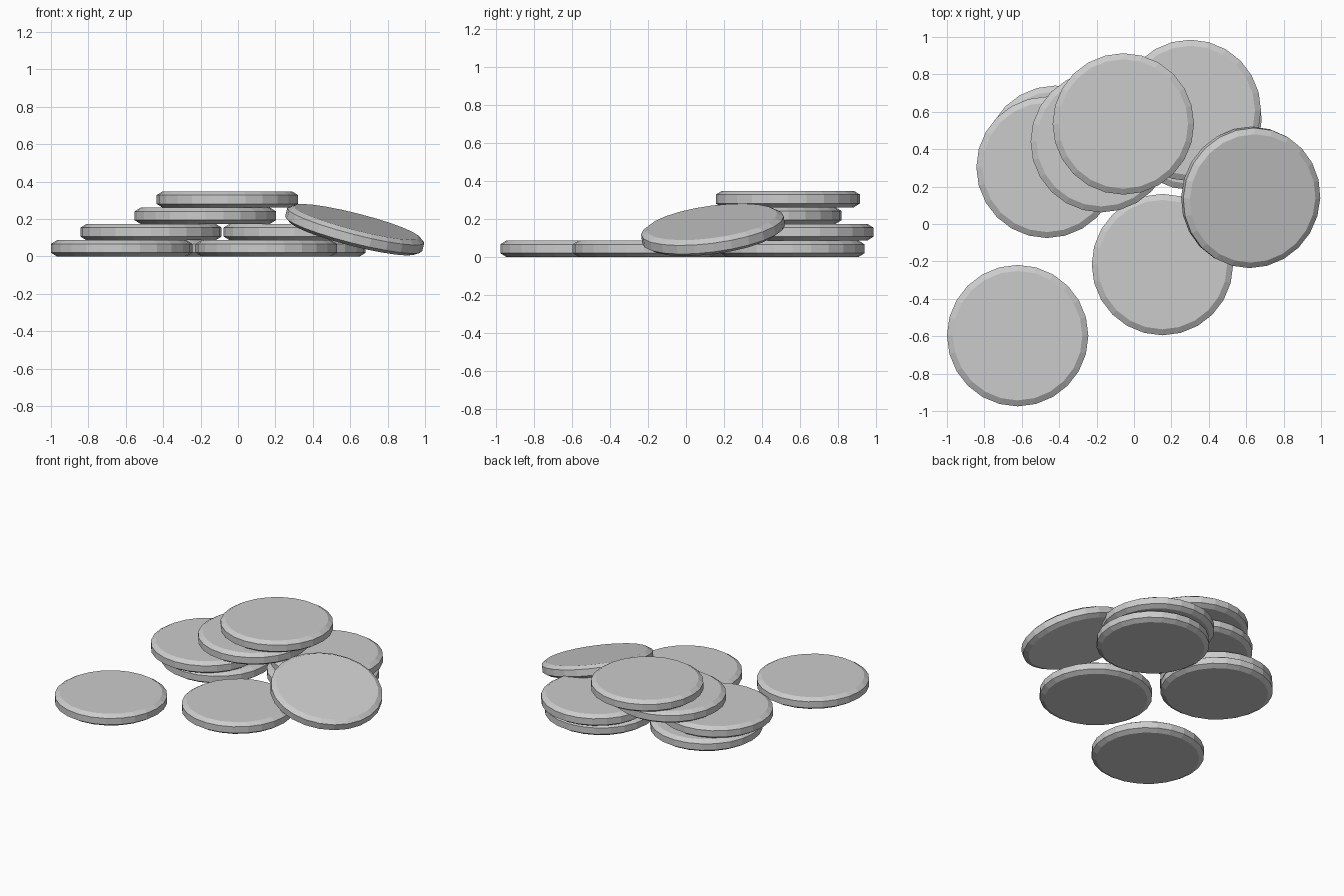
import bpy, bmesh
from math import cos, sin, tau

if "Cube" in bpy.data.objects:
    bpy.data.objects.remove(bpy.data.objects["Cube"])

RADIUS, THICK, SIDES = 0.378, 0.087, 24
INSET, DROP = 0.032, 0.02   # chamfer width and height

# Chamfered disc profile (radius, height), centred on its own middle
H = THICK / 2
PROFILE = [(RADIUS - INSET, -H), (RADIUS, -H + DROP),
           (RADIUS, H - DROP), (RADIUS - INSET, H)]


def disc_mesh():
    bm = bmesh.new()
    rings = [[bm.verts.new((r * cos(tau * i / SIDES), r * sin(tau * i / SIDES), z))
              for i in range(SIDES)] for r, z in PROFILE]
    for low, high in zip(rings, rings[1:]):
        for i in range(SIDES):
            j = (i + 1) % SIDES
            bm.faces.new((low[i], low[j], high[j], high[i]))
    bm.faces.new(rings[0][::-1])
    bm.faces.new(rings[-1])
    mesh = bpy.data.meshes.new("disc")
    bm.to_mesh(mesh)
    bm.free()
    return mesh


DISC = disc_mesh()


def add_disc(name, x, y, z, tilt=(0, 0, 0)):
    ob = bpy.data.objects.new(name, DISC)
    ob.location = (x, y, z)
    ob.rotation_euler = tilt
    bpy.context.collection.objects.link(ob)


# Flat coins: name, x, y, layer in the pile
for name, x, y, layer in [
    ("loose_coin_left", -0.622, -0.597, 0),
    ("loose_coin_front", 0.152, -0.217, 0),
    ("left_stack_bottom_coin", -0.42, 0.362, 0),
    ("left_stack_top_coin", -0.465, 0.303, 1),
    ("right_stack_bottom_coin", 0.305, 0.56, 0),
    ("right_stack_top_coin", 0.301, 0.607, 1),
    ("bridging_coin", -0.175, 0.44, 2),
    ("top_coin", -0.057, 0.535, 3),
]:
    add_disc(name, x, y, H + layer * THICK)

# Coin leaning against the right stack
add_disc("leaning_coin", 0.624, 0.142, 0.143, (0.13, 0.25, 0))
